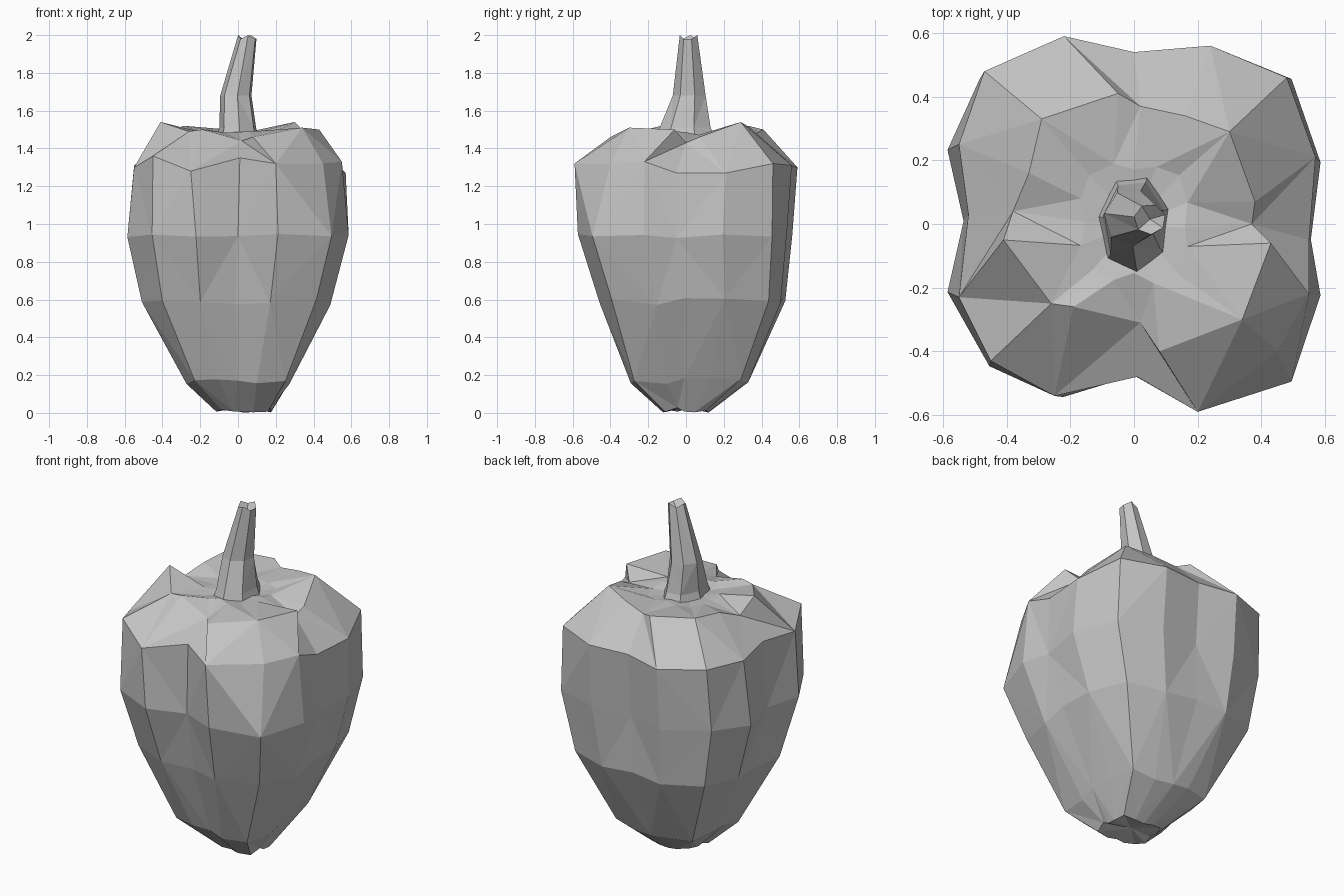
import bpy
import math
import random

random.seed(4)

cube = bpy.data.objects.get("Cube")
if cube:
    bpy.data.objects.remove(cube, do_unlink=True)


def make_material(name, color):
    material = bpy.data.materials.new(name)
    material.use_nodes = True
    material.diffuse_color = color
    material.node_tree.nodes["Principled BSDF"].inputs["Base Color"].default_value = color
    return material


def loft(name, rings, bottom_pole, top_pole, material):
    """Skin a stack of equal rings and close each end with a fan to a pole."""
    count = len(rings[0])
    verts = [point for ring in rings for point in ring]
    faces = []
    for level in range(len(rings) - 1):
        low, high = level * count, (level + 1) * count
        for i in range(count):
            j = (i + 1) % count
            # Mirror the diagonal on alternate cells for a faceted skin
            a, b, c, d = low + i, low + j, high + j, high + i
            if (i + level) % 2:
                faces += [(a, b, c), (a, c, d)]
            else:
                faces += [(a, b, d), (b, c, d)]
    bottom = len(verts)
    top = bottom + 1
    verts += [bottom_pole, top_pole]
    last = (len(rings) - 1) * count
    for i in range(count):
        j = (i + 1) % count
        faces.append((bottom, j, i))
        faces.append((top, last + i, last + j))
    mesh = bpy.data.meshes.new(name)
    mesh.from_pydata(verts, [], faces)
    mesh.update()
    mesh.materials.append(material)
    obj = bpy.data.objects.new(name, mesh)
    bpy.context.collection.objects.link(obj)
    return obj


grey = make_material("plain grey", (0.55, 0.55, 0.55, 1.0))

# Four-lobed outline; every fourth point is a valley between two lobes
outline = [
    (0.55, -0.04), (0.58, 0.21), (0.49, 0.48), (0.24, 0.56),
    (0.0, 0.54), (-0.22, 0.59), (-0.48, 0.48), (-0.58, 0.25),
    (-0.53, 0.02), (-0.58, -0.21), (-0.45, -0.45), (-0.22, -0.55),
    (0.0, -0.48), (0.21, -0.58), (0.49, -0.5), (0.58, -0.22),
]

# Uneven shoulder, in outline order
shoulder = [
    (0.55, -0.05, 1.27), (0.57, 0.21, 1.27), (0.48, 0.46, 1.32), (0.24, 0.56, 1.31),
    (0.0, 0.54, 1.31), (-0.22, 0.59, 1.3), (-0.47, 0.48, 1.32), (-0.55, 0.25, 1.31),
    (-0.52, 0.03, 1.33), (-0.55, -0.23, 1.3), (-0.45, -0.43, 1.36), (-0.25, -0.54, 1.28),
    (0.01, -0.48, 1.35), (0.2, -0.59, 1.32), (0.45, -0.4, 1.32), (0.55, -0.22, 1.33),
]

# Irregular crest around the stem hollow, in outline order
crest = [
    (0.37, 0.0, 1.43), (0.38, 0.07, 1.46), (0.3, 0.29, 1.54), (0.16, 0.34, 1.51),
    (0.02, 0.37, 1.48), (-0.05, 0.41, 1.5), (-0.29, 0.33, 1.52), (-0.33, 0.16, 1.5),
    (-0.38, 0.04, 1.45), (-0.41, -0.05, 1.54), (-0.26, -0.25, 1.49), (-0.19, -0.26, 1.5),
    (0.02, -0.31, 1.44), (0.08, -0.4, 1.46), (0.34, -0.3, 1.51), (0.43, -0.06, 1.5),
]


def body_ring(z, scale_x, scale_y, shift_x=0, shift_y=0, fill=1.0, corner=1.0, jitter=0.0):
    """Scaled outline; fill pushes the valleys outward, corner the lobe tips."""
    ring = []
    pushes = (fill, 1.0, corner, 1.0)
    for i, (x, y) in enumerate(outline):
        push = pushes[i % 4]
        ring.append((x * scale_x * push + shift_x,
                     y * scale_y * push + shift_y,
                     z + random.uniform(-jitter, jitter)))
    return ring


# Fruit body, from the narrow base over the shoulders into the stem hollow
body_rings = [
    body_ring(0.015, 0.25, 0.21, 0.03, 0, fill=1.05, corner=1.05, jitter=0.015),
    body_ring(0.17, 0.47, 0.53, 0.0, 0.015, fill=1.1, corner=1.09, jitter=0.02),
    body_ring(0.59, 0.86, 0.84, -0.01, 0.03, fill=1.06, corner=1.01, jitter=0.02),
    body_ring(0.94, 1.01, 0.97, 0, -0.01, jitter=0.015),
    shoulder,
    crest,
    body_ring(1.48, 0.29, 0.32, jitter=0.01),
]
loft("pepper_body", body_rings, (0.02, 0, 0.03), (0, 0, 1.46), grey)


def stem_ring(z, x, y, radius_x, radius_y, tilt=0.0):
    ring = []
    for i in range(7):
        angle = math.tau * i / 7 + 0.3
        ring.append((x + radius_x * math.cos(angle),
                     y + radius_y * math.sin(angle),
                     z + tilt * (i % 2)))
    return ring


# Tapering, slightly leaning stem with a hollow cut tip
stem_rings = [
    stem_ring(1.44, 0.0, 0.0, 0.12, 0.17),
    stem_ring(1.51, 0.0, 0.0, 0.1, 0.14),
    stem_ring(1.68, -0.01, 0.02, 0.085, 0.09),
    stem_ring(1.98, 0.05, 0.015, 0.05, 0.048, tilt=0.02),
]
loft("pepper_stem", stem_rings, (0, 0, 1.44), (0.05, 0.015, 1.95), grey)
